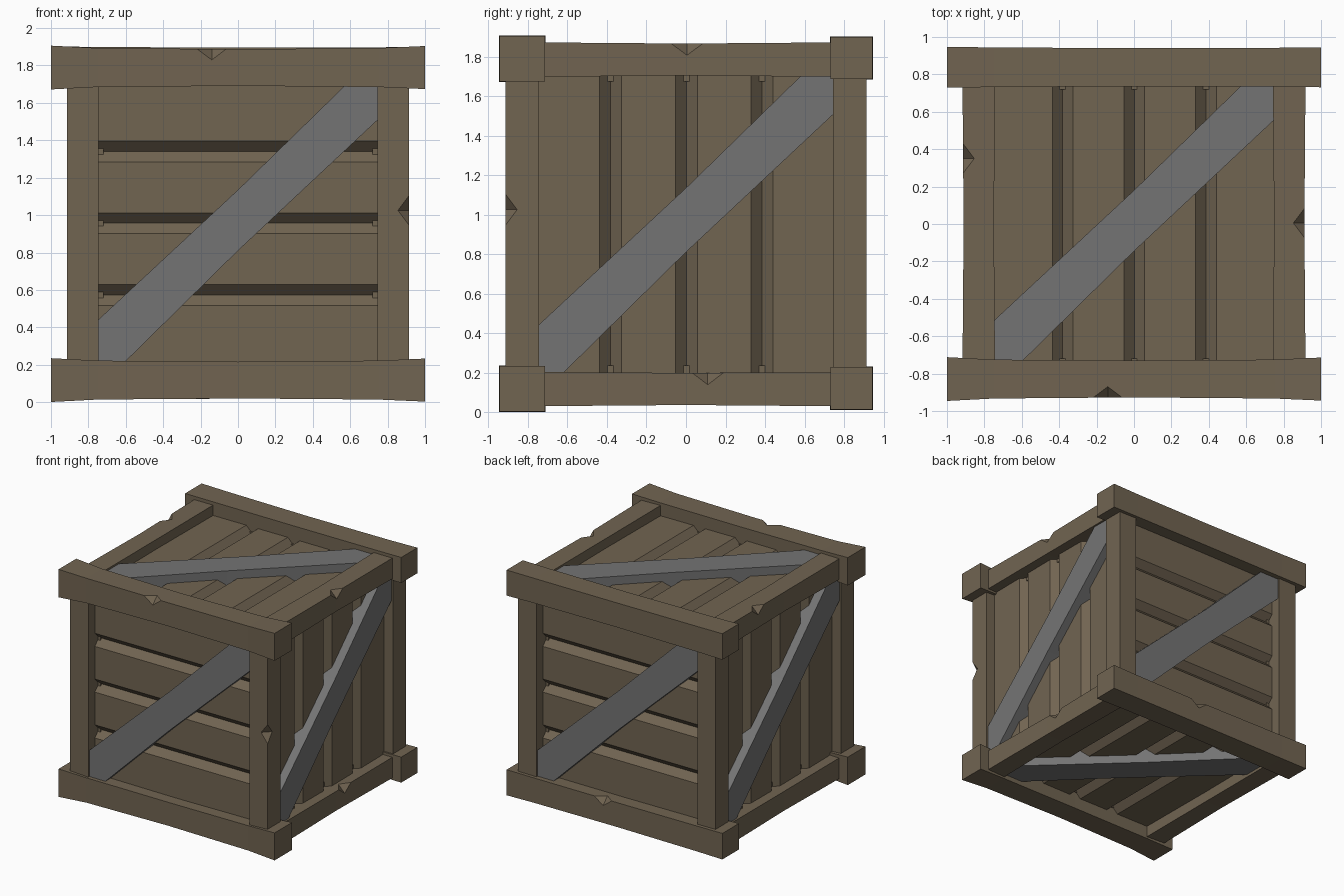
import bpy, bmesh
from mathutils import Vector, Matrix

if "Cube" in bpy.data.objects:
    bpy.data.objects.remove(bpy.data.objects["Cube"])

CZ = 0.955  # height of the crate centre


def material(name, rgb):
    m = bpy.data.materials.new(name)
    m.diffuse_color = (*rgb, 1)
    m.use_nodes = True
    m.node_tree.nodes["Principled BSDF"].inputs["Base Color"].default_value = m.diffuse_color
    return m


WOOD = material("brown_wood", (0.165, 0.128, 0.083))
STEEL = material("grey_brace", (0.175, 0.175, 0.175))


def finish(bm, name, mat):
    bmesh.ops.recalc_face_normals(bm, faces=bm.faces)
    me = bpy.data.meshes.new(name)
    bm.to_mesh(me)
    bm.free()
    ob = bpy.data.objects.new(name, me)
    bpy.context.collection.objects.link(ob)
    if mat:
        me.materials.append(mat)
    return ob


def prism(name, pts, mapper, lo, hi, mat):
    """Extrude a 2D outline from lo to hi; mapper(a, b, t) gives the world point."""
    bm = bmesh.new()
    r0 = [bm.verts.new(mapper(a, b, lo)) for a, b in pts]
    r1 = [bm.verts.new(mapper(a, b, hi)) for a, b in pts]
    n = len(pts)
    bm.faces.new(r0)
    bm.faces.new(r1)
    for i in range(n):
        j = (i + 1) % n
        bm.faces.new((r0[i], r0[j], r1[j], r1[i]))
    return finish(bm, name, mat)


def beam(name, axis, centre, sections):
    """Square-cut beam lofted along an axis; sections are (position, half size)."""
    bm = bmesh.new()
    others = [i for i in range(3) if i != axis]
    rings = []
    for t, h in sections:
        ring = []
        for sa, sb in ((-1, -1), (1, -1), (1, 1), (-1, 1)):
            p = Vector(centre)
            p[axis] += t
            p[others[0]] += sa * h
            p[others[1]] += sb * h
            ring.append(bm.verts.new(p))
        rings.append(ring)
    bm.faces.new(rings[0])
    bm.faces.new(rings[-1])
    for r0, r1 in zip(rings, rings[1:]):
        for i in range(4):
            j = (i + 1) % 4
            bm.faces.new((r0[i], r0[j], r1[j], r1[i]))
    return finish(bm, name, WOOD)


def notch(ob, axis, pos):
    """Chip a beam edge with an octahedron centred on that edge."""
    bm = bmesh.new()
    v = []
    for i in range(3):
        for s in (-1, 1):
            p = Vector(pos)
            p[i] += s * (0.08 if i == axis else 0.06)
            v.append(bm.verts.new(p))
    for a in v[0:2]:
        for b in v[2:4]:
            for c in v[4:6]:
                bm.faces.new((a, b, c))
    cutter = finish(bm, "notch_cutter", None)
    cutter.hide_render = True
    mod = ob.modifiers.new("notch", 'BOOLEAN')
    mod.operation = 'DIFFERENCE'
    mod.solver = 'EXACT'
    mod.object = cutter
    bpy.context.view_layer.objects.active = ob
    bpy.ops.object.modifier_apply(modifier=mod.name)
    bpy.data.objects.remove(cutter)


# Six sides: local right, local up, outward, and whether the planks lie sideways
X, Y, Z = Vector((1, 0, 0)), Vector((0, 1, 0)), Vector((0, 0, 1))
SIDES = {
    "front": (X, Z, -Y, True), "back": (-X, Z, Y, True),
    "right": (Y, Z, X, False), "left": (-Y, Z, -X, False),
    "top": (X, Y, Z, False), "bottom": (X, -Y, -Z, False),
}

# Plank profile with V grooves
D = 0.83
profile = [(-0.79, 0.72), (-0.79, D)]
for g in (-0.382, 0.002, 0.385):
    profile += [(g - 0.055, D), (g, D - 0.055), (g + 0.055, D)]
profile += [(0.79, D), (0.79, 0.72)]

# Diagonal brace outline, ends buried in the frame
brace = [(-0.78, -0.545), (0, 0.18), (0.615, 0.78), (0.78, 0.78),
         (0.78, 0.585), (0, -0.145), (-0.645, -0.78), (-0.78, -0.78)]

for side, (u, v, w, sideways) in SIDES.items():
    c = Vector((0, 0, CZ))
    if sideways:
        place = lambda a, b, t: c + v * a + w * b + u * t
    else:
        place = lambda a, b, t: c + u * a + w * b + v * t
    prism(side + "_planks", profile, place, -0.79, 0.79, WOOD)
    prism(side + "_brace", brace, lambda a, b, t: c + u * a + v * b + w * t,
          0.74, 0.90, STEEL)

# Long beams across front and back
front_sec = [(-1, 0.117), (-0.75, 0.104), (0, 0.098), (0.75, 0.104), (1, 0.115)]
back_sec = [(-1, 0.109), (-0.75, 0.106), (0, 0.102), (0.75, 0.104), (1, 0.107)]
front_top = beam("front_top_beam", 0, (0, -0.829, 1.789), front_sec)
front_bottom = beam("front_bottom_beam", 0, (0, -0.829, 0.118), front_sec)
back_top = beam("back_top_beam", 0, (0, 0.838, 1.793), back_sec)
back_bottom = beam("back_bottom_beam", 0, (0, 0.838, 0.121), back_sec)

# Side beams running front to back
side_sec = [(-0.76, 0.087), (0, 0.081), (0.76, 0.087)]
side_beams = {}
for sx, sname in ((-1, "left"), (1, "right")):
    for z, zname in ((1.785, "top"), (0.117, "bottom")):
        side_beams[sname, zname] = beam(f"{sname}_{zname}_beam", 1,
                                        (sx * 0.83, 0, z), side_sec)

# Corner posts
posts = {}
for sx, sname in ((-1, "left"), (1, "right")):
    for sy, yname in ((-1, "front"), (1, "back")):
        posts[sname, yname] = beam(f"{yname}_{sname}_post", 2,
                                   (sx * 0.83, sy * 0.83, CZ),
                                   [(-0.79, 0.085), (0.79, 0.085)])

# Chipped edges
notch(front_top, 0, (-0.14, -0.929, 1.889))
notch(back_bottom, 0, (0.11, 0.941, 0.223))
notch(side_beams["right", "top"], 1, (0.912, 0.005, 1.866))
notch(side_beams["right", "bottom"], 1, (0.912, 0.11, 0.199))
notch(side_beams["left", "top"], 1, (-0.914, 0.35, 1.869))
notch(posts["right", "front"], 2, (0.915, -0.915, 1.025))
